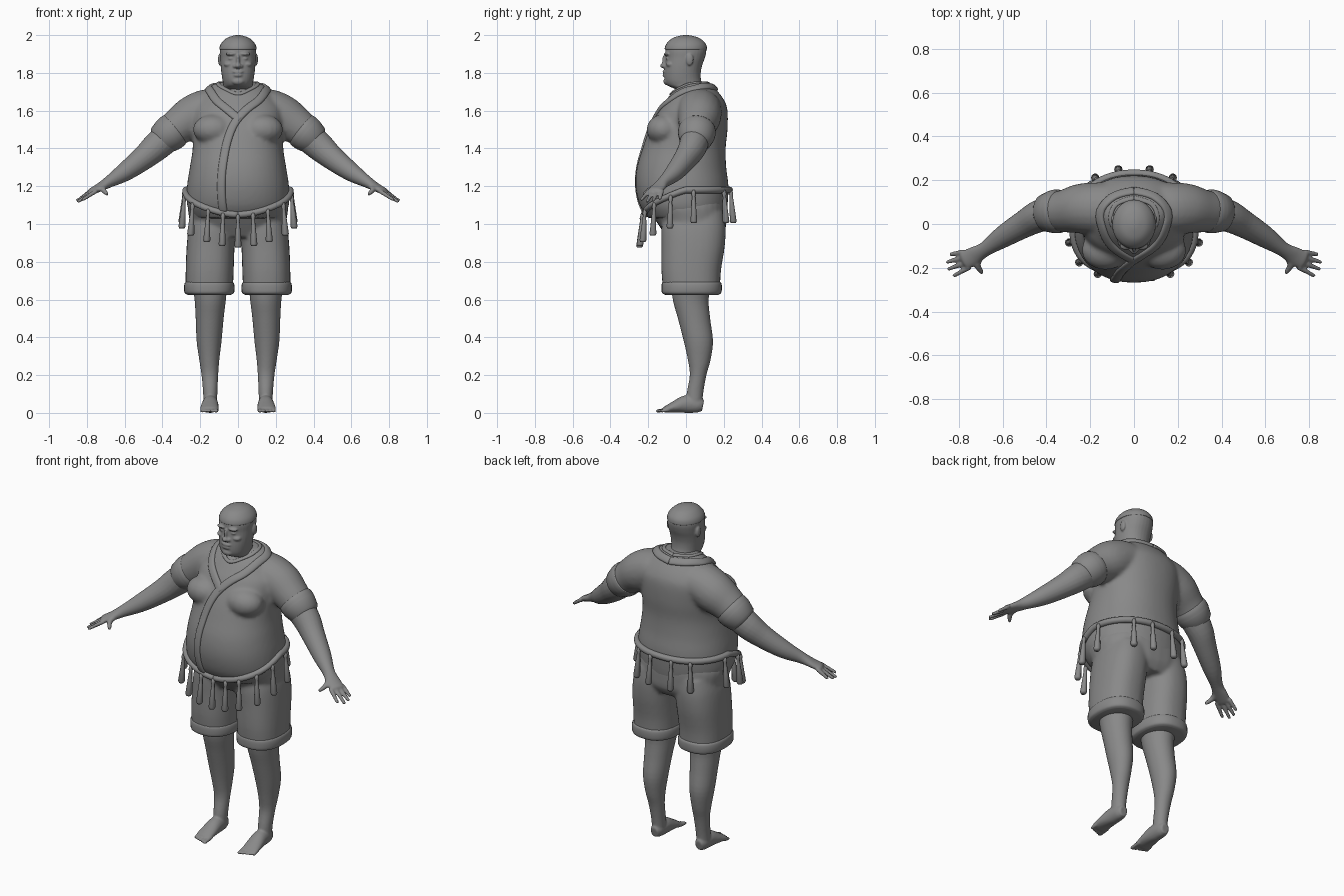
import bpy, bmesh, math
from mathutils import Vector
from mathutils.bvhtree import BVHTree

cube = bpy.data.objects.get("Cube")
if cube:
    bpy.data.objects.remove(cube)

gray = bpy.data.materials.new("plain_gray")
gray.use_nodes = True
gray.diffuse_color = (0.25, 0.25, 0.25, 1)
gray.node_tree.nodes["Principled BSDF"].inputs["Base Color"].default_value = gray.diffuse_color


def smooth_rows(rows, steps=4):
    """Catmull-Rom interpolation of number rows, given in hundredths."""
    rows = [[v / 100 for v in r] for r in rows]
    pad = [rows[0]] + rows + [rows[-1]]
    out = []
    for a, b, c, d in zip(pad, pad[1:], pad[2:], pad[3:]):
        for k in range(steps):
            t = k / steps
            out.append([q + t / 2 * (r - p + t * (2*p - 5*q + 4*r - s + t * (3*(q - r) + s - p)))
                        for p, q, r, s in zip(a, b, c, d)])
    return out + [rows[-1]]


def skin(bm, rings, n=24, power=2.0):
    """Closed skin through rings of centre and two half axes."""
    loops = []
    for c, u, v in rings:
        loop = []
        for k in range(n):
            a = math.tau * k / n
            s, t = math.cos(a), math.sin(a)
            s = math.copysign(abs(s) ** (2 / power), s)
            t = math.copysign(abs(t) ** (2 / power), t)
            loop.append(bm.verts.new(c + u * s + v * t))
        loops.append(loop)
    for a, b in zip(loops, loops[1:]):
        for k in range(n):
            bm.faces.new((a[k - 1], a[k], b[k], b[k - 1]))
    bm.faces.new(loops[0])
    bm.faces.new(loops[-1])


def stack(bm, rows, side=1, power=2.0, n=32):
    """Upright body from rows of height, centre x, half width, front y, back y."""
    skin(bm, [(Vector((side * x, (f + b) / 2, z)), Vector((w, 0, 0)), Vector((0, (b - f) / 2, 0)))
              for z, x, w, f, b in smooth_rows(rows)], n, power)


def limb(bm, rows, side=1, n=20):
    """Lying tube from rows of x, y, z, half width, half height, with a rounded end."""
    pts = smooth_rows(rows)
    rings = []
    for i, (x, y, z, w, h) in enumerate(pts):
        p, q = pts[max(i - 1, 0)], pts[min(i + 1, len(pts) - 1)]
        t = (Vector(q[:3]) - Vector(p[:3])).normalized()
        u = t.cross(Vector((0, 0, 1))).normalized()
        rings.append([Vector((x, y, z)), u * w, u.cross(t) * h])
    c, u, v = rings[-1]
    for f in (0.5, 0.87):
        rings.append([c + t * min(w, h) * f, u * math.sqrt(1 - f * f), v * math.sqrt(1 - f * f)])
    for ring in rings:
        for vec in ring:
            vec.x *= side
    skin(bm, rings, n)


def ball(bm, loc, size):
    made = bmesh.ops.create_uvsphere(bm, u_segments=16, v_segments=10, radius=1)["verts"]
    for v in made:
        v.co = Vector(a * s / 100 + b / 100 for a, s, b in zip(v.co, size, loc))


def finish(name, bm, voxel=0, smoothing=3):
    bmesh.ops.recalc_face_normals(bm, faces=bm.faces)
    for f in bm.faces:
        f.smooth = True
    mesh = bpy.data.meshes.new(name)
    bm.to_mesh(mesh)
    bm.free()
    mesh.materials.append(gray)
    obj = bpy.data.objects.new(name, mesh)
    bpy.context.collection.objects.link(obj)
    if voxel:
        m = obj.modifiers.new("blend", "REMESH")
        m.mode, m.voxel_size, m.use_smooth_shade = "VOXEL", voxel, True
        m = obj.modifiers.new("soften", "SMOOTH")
        m.factor, m.iterations = 0.5, smoothing
    return obj


SIDES = ((1, "left"), (-1, "right"))

# Shirt with sleeves and soft chest
bm = bmesh.new()
stack(bm, [(103, 0, 24, -20, 21), (110, 0, 27, -24.5, 22), (120, 0, 27, -26.7, 22.5), (130, 0, 25.5, -26, 21.3),
           (140, 0, 24, -23, 21), (150, 0, 24, -19.5, 22), (160, 0, 24, -14.5, 22), (165, 0, 21, -11, 20.5),
           (170, 0, 17, -7, 17), (174, 0, 13, -2, 13), (175, 0, 9, 0, 11)], power=2.2, n=48)
for side, _ in SIDES:
    limb(bm, [(8, 7, 161, 12, 10), (16, 7, 160, 12, 11.5), (24, 7, 156.5, 11.5, 11.5),
              (31, 6, 152, 10, 10), (36, 5.5, 148, 9, 9)], side)
    ball(bm, (side * 13, -12, 150), (11, 9, 8))
shirt = finish("shirt", bm, 0.011, 6)
bpy.context.view_layer.update()
surface = BVHTree.FromObject(shirt, bpy.context.evaluated_depsgraph_get())

# Sleeve cuffs, arms and hands
for side, label in SIDES:
    bm = bmesh.new()
    limb(bm, [(33.5, 6, 150, 9.7, 9.5), (35, 5.8, 148.8, 10, 9.8), (37, 5.5, 147.2, 9.8, 9.6)], side, 32)
    finish(label + "_sleeve_cuff", bm)
    bm = bmesh.new()
    limb(bm, [(30, 6, 152, 8, 8), (42, 4, 142, 7.5, 7.8), (50, 0, 135, 6.3, 6.5), (60, -6, 127.5, 5, 5),
              (68, -11.5, 122.5, 3.4, 3.2), (73, -14.5, 119.5, 4.2, 2.2), (77, -16.5, 117.5, 4.3, 1.8)], side)
    for k, tip in enumerate(((82, -23.5, 113), (84.5, -20.5, 112), (85, -17.3, 112.5), (83.5, -13.8, 113.5))):
        base = (75 + k, -19.7 + 2.3 * k, 117.5)
        limb(bm, [(*base, 1.3, 1.2), (*tip, 0.9, 0.9)], side, 12)
    limb(bm, [(70, -14, 120.5, 1.8, 1.6), (71.5, -18.5, 118.5, 1.6, 1.5), (69.5, -22, 116, 1, 1)], side, 12)
    finish(label + "_arm", bm, 0.006, 3)

# Shorts with rolled cuffs
bm = bmesh.new()
stack(bm, [(93, 0, 19, -10, 18), (98, 0, 24.5, -13.5, 21), (104, 0, 26, -17.5, 21.5), (109, 0, 26.5, -21, 21.5),
           (113, 0, 25, -20, 21)], power=2.4)
for side, _ in SIDES:
    stack(bm, [(64, 15.2, 12.5, -12, 18), (75, 15, 12.7, -13, 18.5), (88, 14.5, 12.7, -13, 20.5),
               (98, 13.5, 12.6, -13, 21), (106, 12, 12, -12, 20)], side, 2.4)
finish("shorts", bm, 0.01, 5)
for side, label in SIDES:
    bm = bmesh.new()
    stack(bm, [(62.5, 15.2, 11.5, -11, 17), (63.5, 15.2, 13, -12.7, 18.6), (66, 15.2, 13.4, -13, 19),
               (68.5, 15.2, 13.1, -12.8, 18.8), (69.5, 15.2, 12.2, -12, 18)], side, 2.4)
    finish(label + "_shorts_cuff", bm)

# Legs, feet and toes
for side, label in SIDES:
    bm = bmesh.new()
    stack(bm, [(70, 15, 9.5, -8, 13.5), (60, 14.7, 8.3, -7, 12), (50, 15, 7.4, -4.3, 12.8), (38, 15.3, 6.6, -1.2, 14.3),
               (28, 15.2, 5.3, 1, 13), (20, 14.9, 4.4, 2, 10.8), (11, 14.7, 3.8, 0.5, 9.2), (4, 14.7, 3.6, 0, 8.5)], side)
    limb(bm, [(14.7, 9, 3.8, 2.4, 3), (14.7, 6, 4.3, 3.6, 4.2), (14.7, 0, 4.6, 4.2, 4.7), (15, -6, 3.2, 4.8, 3.1),
              (15.3, -10.5, 1.9, 4.9, 1.8)], side)
    for k in range(5):
        x = 11.5 + 1.9 * k
        size = 1.4 if k == 0 else 1
        limb(bm, [(x, -9, 1.8, size, 1.2), (x, -15.2 + 0.7 * k, 1, size * 0.9, 0.9)], side, 12)
    finish(label + "_leg", bm, 0.006, 3)

# Head with neck, face and ears
bm = bmesh.new()
stack(bm, [(164, 0, 10, -4, 13), (170, 0, 9, -4, 11), (172, 0, 8.3, -7, 9.8), (173.5, 0, 7.8, -10, 9), (176, 0, 8.2, -11.3, 8),
           (180, 0, 8.8, -11.5, 7.8), (184, 0, 9.2, -11.2, 8.6), (188, 0, 9.4, -10.8, 10), (192, 0, 9.5, -10.9, 10.8),
           (195.5, 0, 8.5, -9.8, 10), (198.3, 0, 5.8, -7, 7), (199.8, 0, 1.5, -2, 2)], power=2.15)
ball(bm, (0, -11.7, 183.8), (1.7, 2.1, 1.4))
ball(bm, (0, -11, 186.5), (1, 1.7, 3.5))
ball(bm, (0, -11.3, 180.6), (3, 1.2, 0.8))
ball(bm, (0, -11.2, 178.8), (2.6, 1.3, 0.9))
ball(bm, (0, -10, 175.5), (3.4, 2, 2))
for side, _ in SIDES:
    ball(bm, (side * 1.6, -11.2, 183.5), (1.1, 1.3, 1))
    ball(bm, (side * 3.6, -10, 190), (3, 1.8, 0.9))
    ball(bm, (side * 3.6, -9.5, 187.6), (1.6, 1.3, 0.8))
    ball(bm, (side * 4.8, -8, 184.5), (2.8, 2.6, 1.6))
    ball(bm, (side * 9.6, 2, 187), (1, 2, 3.2))
finish("head", bm, 0.005, 3)

# Close cap with a brow band
bm = bmesh.new()
stack(bm, [(192.3, 0, 9.3, -10.7, 10.6), (192.8, 0, 9.9, -11.3, 11.1), (195.5, 0, 9, -10.3, 10.4),
           (198.3, 0, 6.2, -7.3, 7.3), (199.7, 0, 2.5, -3, 3), (200, 0, 0.3, -0.3, 0.3)])
finish("cap", bm)


def band(name, points, width, thick):
    """Flat strip laid along the shirt surface."""
    hits = [surface.find_nearest(Vector(p))[:2] for p in smooth_rows(points, 6)]
    rings = []
    for i, (p, nrm) in enumerate(hits):
        t = (hits[min(i + 1, len(hits) - 1)][0] - hits[max(i - 1, 0)][0]).normalized()
        rings.append((p, nrm.cross(t).normalized() * width, nrm * thick))
    bm = bmesh.new()
    skin(bm, rings, 16, 2.6)
    finish(name, bm)


# Crossed collar, running round the neck and down the belly
band("under_collar", [(0, 16, 173), (-9, 14, 174), (-15, 6, 172), (-14.5, -2, 170), (-11, -9, 165),
                      (-5, -14, 160), (1, -17, 155)], 0.022, 0.012)
band("over_collar", [(0, 16, 173), (9, 14, 174), (15, 6, 172), (14.5, -2, 170), (10.5, -9, 165), (4, -14, 160),
                     (-2, -18, 153), (-6, -22, 143), (-8.5, -26, 130), (-9, -26, 118), (-8, -23, 106)], 0.022, 0.012)
band("neck_trim", [(0, 12, 174.5), (8, 9, 174.5), (10.5, 3, 174), (8, -3, 172), (0, -8, 169),
                   (-8, -3, 172), (-10.5, 3, 174), (-8, 9, 174.5), (0, 12, 174.5)], 0.01, 0.006)


def waist(angle):
    """Point and outward direction on the hem, angle measured from the front."""
    out = Vector((math.sin(angle), -math.cos(angle), 0))
    z = 1.18 - 0.13 * max(0, -out.y) ** 1.2
    hit = surface.ray_cast(Vector((0, 0, z)) + out, -out)[0]
    return hit, out


# Rope belt
bm = bmesh.new()
skin(bm, [(p + out * 0.006, out * 0.018, Vector((0, 0, 0.018)))
          for p, out in (waist(math.tau * k / 72) for k in range(73))], 12)
finish("rope_belt", bm)

# Tassels hanging from the belt
bm = bmesh.new()
for degrees in (0, 19, 36, 55, 74, 98, 140, 164):
    for side in (1, -1) if degrees else (1,):
        p, out = waist(math.radians(degrees * side))
        rings = []
        for drop, r in ((0, 0.008), (0.02, 0.012), (0.035, 0.009), (0.06, 0.011), (0.165, 0.019), (0.175, 0.014)):
            c = p + out * (0.018 + drop * 0.08) - Vector((0, 0, drop))
            rings.append((c, Vector((r, 0, 0)), Vector((0, r, 0))))
        skin(bm, rings, 10)
finish("tassels", bm)
